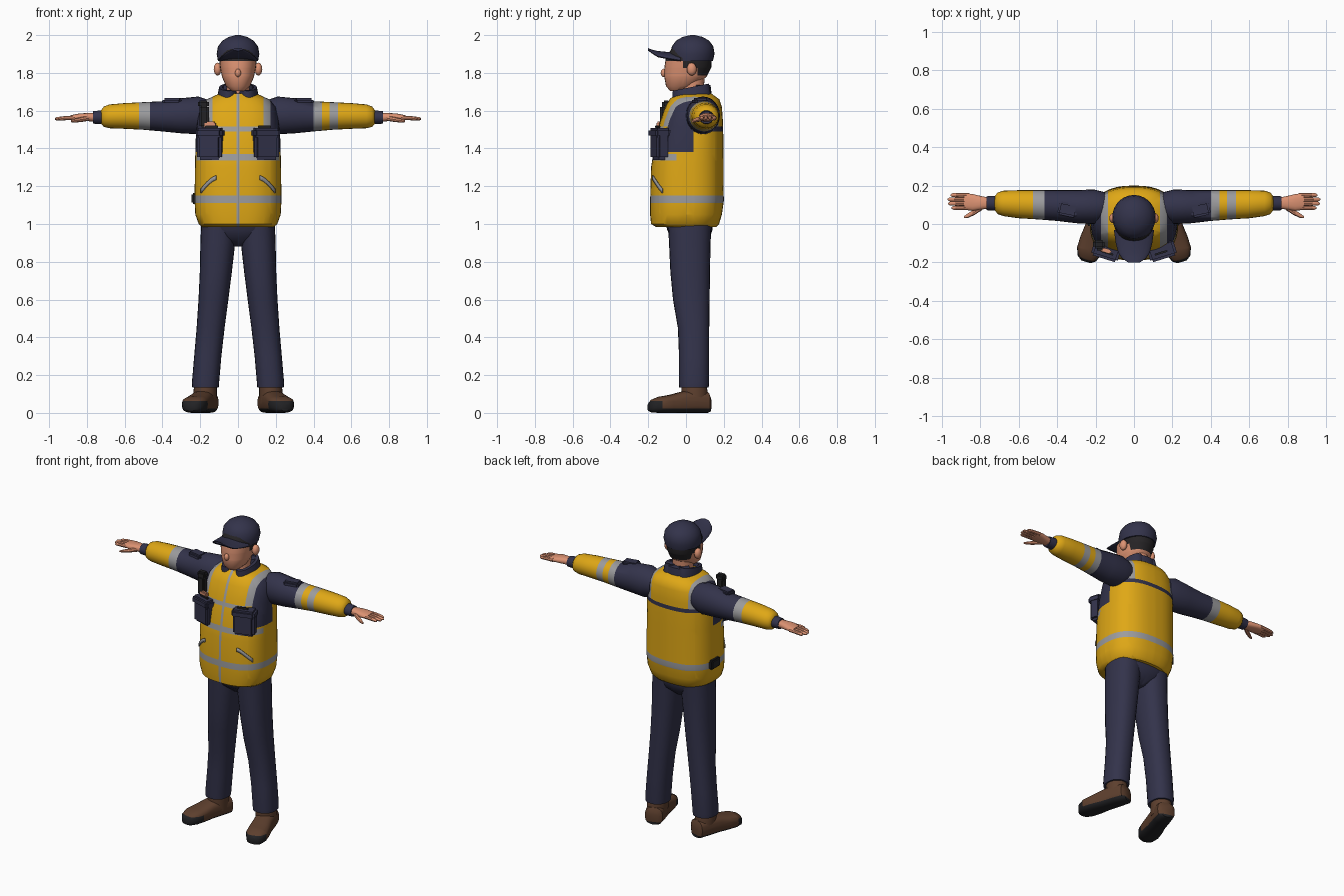
import bpy, bmesh
from math import sin, cos, pi, radians
from mathutils import Vector, Matrix

if "Cube" in bpy.data.objects:
    bpy.data.objects.remove(bpy.data.objects["Cube"])

PALETTE = {
    "yellow": (0.74, 0.39, 0.008), "navy": (0.033, 0.033, 0.07),
    "silver": (0.33, 0.33, 0.34), "skin": (0.72, 0.29, 0.17),
    "brown": (0.11, 0.05, 0.027), "black": (0.016, 0.016, 0.018),
    "hair": (0.02, 0.018, 0.02),
}
MATS = {}
for key, rgb in PALETTE.items():
    m = bpy.data.materials.new(key)
    m.use_nodes = True
    m.diffuse_color = (*rgb, 1)
    m.node_tree.nodes["Principled BSDF"].inputs["Base Color"].default_value = (*rgb, 1)
    MATS[key] = m


def finish(name, bm, colors, cuts=(), rule=None, angle=40):
    """Cut the mesh along axis planes, colour faces by rule, make the object."""
    for axis, value in cuts:
        normal = Vector([float(axis == i) for i in range(3)])
        bmesh.ops.bisect_plane(bm, geom=bm.verts[:] + bm.edges[:] + bm.faces[:],
                               plane_co=normal * value, plane_no=normal)
    bmesh.ops.recalc_face_normals(bm, faces=bm.faces[:])
    if rule:
        for f in bm.faces:
            f.material_index = colors.index(rule(f.calc_center_median()))
    mesh = bpy.data.meshes.new(name)
    bm.to_mesh(mesh)
    bm.free()
    for c in colors:
        mesh.materials.append(MATS[c])
    obj = bpy.data.objects.new(name, mesh)
    bpy.context.collection.objects.link(obj)
    bpy.ops.object.select_all(action='DESELECT')
    obj.select_set(True)
    bpy.context.view_layer.objects.active = obj
    bpy.ops.object.shade_smooth_by_angle(angle=radians(angle))
    return obj


def loft(name, axis, rings, colors, side=1, n=24, p=2.0, cuts=(), rule=None, cap=True, warp=None):
    """Skin superellipse rings (t, centre a, centre b, radius a, radius b) along an axis."""
    bm = bmesh.new()
    loops = []
    for t, a, b, ra, rb in rings:
        loop = []
        for i in range(n):
            c, s = cos(2 * pi * i / n), sin(2 * pi * i / n)
            u = a + ra * abs(c) ** (2 / p) * (1 if c > 0 else -1)
            v = b + rb * abs(s) ** (2 / p) * (1 if s > 0 else -1)
            x, y, z = {"x": (t, u, v), "y": (u, t, v), "z": (u, v, t)}[axis]
            co = Vector((x, y, z))
            if warp:
                co = warp(co)
            co.x *= side
            loop.append(bm.verts.new(co))
        loops.append(loop)
    for lo, hi in zip(loops, loops[1:]):
        for i in range(n):
            j = (i + 1) % n
            bm.faces.new((lo[i], lo[j], hi[j], hi[i]))
    if cap:
        bm.faces.new(loops[0])
        bm.faces.new(loops[-1])
    return finish(name, bm, colors, cuts, rule)


def box(name, loc, size, color, turn=0, bevel=0.01):
    bm = bmesh.new()
    bmesh.ops.create_cube(bm, size=1)
    bmesh.ops.scale(bm, vec=size, verts=bm.verts)
    bmesh.ops.bevel(bm, geom=bm.edges[:], offset=bevel, segments=2, affect='EDGES')
    bmesh.ops.transform(bm, matrix=Matrix.Translation(loc) @ Matrix.Rotation(turn, 4, 'Z'), verts=bm.verts)
    return finish(name, bm, [color])


def ball(name, loc, size, color):
    bm = bmesh.new()
    bmesh.ops.create_uvsphere(bm, u_segments=14, v_segments=8, radius=1)
    bmesh.ops.transform(bm, matrix=Matrix.Translation(loc) @ Matrix.Diagonal((*size, 1)), verts=bm.verts)
    return finish(name, bm, [color])


# Jacket body with reflective bands, shoulder panels and zip
TORSO = [(0.985, 0, 0, .19, .16), (1.0, 0, -.005, .208, .18), (1.05, 0, 0, .226, .19), (1.12, 0, .005, .23, .195),
         (1.3, 0, .007, .228, .192), (1.45, 0, .018, .224, .18), (1.55, 0, .03, .215, .165),
         (1.62, 0, .04, .2, .15), (1.66, 0, .045, .165, .132), (1.69, 0, .04, .1, .095)]
SQUARE = 2.5


def jacket_rule(c):
    x, y, z = abs(c.x), c.y, c.z
    if 1.11 < z < 1.15:
        return "silver"
    if y < 0 and x < .008:
        return "silver"
    if y < -.05 and (1.335 < z < 1.37 or (1.49 < z < 1.515 and x < .14)):
        return "silver"
    if y > .04 and 1.49 < z < 1.515:
        return "navy"
    if z > 1.515 and .135 < x < .172:
        return "silver"
    if x > .172 and (z > 1.49 or (y < .04 and z > 1.38)):
        return "navy"
    return "yellow"


jacket_cuts = [(2, z) for z in (1.11, 1.15, 1.335, 1.37, 1.38, 1.49, 1.515)] + [(1, -.05), (1, 0), (1, .04)]
jacket_cuts += [(0, s * x) for s in (-1, 1) for x in (.008, .135, .172)]
loft("jacket_body", "z", TORSO, ["yellow", "silver", "navy"], n=40, p=SQUARE,
     cuts=jacket_cuts, rule=jacket_rule)


def chest_y(x, z):
    for lo, hi in zip(TORSO, TORSO[1:]):
        if lo[0] <= z <= hi[0]:
            k = (z - lo[0]) / (hi[0] - lo[0])
            _, _, yc, rx, ry = [a + (b - a) * k for a, b in zip(lo, hi)]
            return yc - ry * max(0, 1 - abs(x / rx) ** SQUARE) ** (1 / SQUARE)


def pocket_trim(side):
    """Slanted reflective strip lying on the jacket front."""
    bm = bmesh.new()
    rows = []
    for i in range(9):
        k = i / 8
        x, z = .115 + .08 * k, 1.245 - .07 * k ** 1.5
        rows.append([bm.verts.new((side * x, chest_y(x, z + d) - .005, z + d)) for d in (-.012, .012)])
    for a, b in zip(rows, rows[1:]):
        bm.faces.new((a[0], b[0], b[1], a[1]))
    obj = finish("pocket_trim", bm, ["silver"])
    mod = obj.modifiers.new("thickness", 'SOLIDIFY')
    mod.thickness, mod.offset = .006, 0


# Hips, neck and collar
loft("hips", "z", [(.88, 0, .025, .03, .05), (.93, 0, .022, .15, .105), (.97, 0, .02, .195, .12),
                   (1.03, 0, .015, .19, .13)], ["navy"], p=2.4)
loft("neck", "z", [(1.6, 0, .035, .065, .065), (1.7, 0, .03, .06, .062), (1.78, 0, .03, .062, .07)], ["skin"])


def collar_slope(co):
    return co + Vector((0, 0, .2 * (co.y - .03)))


for side in (-1, 1):
    loft("collar_half", "z", [(1.65, .052, .03, .06, .1), (1.69, .052, .028, .055, .1), (1.725, .05, .025, .05, .095),
                              (1.725, .047, .028, .035, .078), (1.67, .047, .03, .03, .07)],
         ["navy"], side, warp=collar_slope)
loft("collar_back", "z", [(1.65, 0, .085, .09, .055), (1.735, 0, .085, .08, .045)], ["navy"])

# Head, hair and face
loft("head", "z", [(1.705, 0, -.045, .035, .04), (1.73, 0, -.028, .064, .078), (1.78, 0, -.003, .085, .112),
                   (1.83, 0, .01, .095, .124), (1.88, 0, .015, .1, .122), (1.93, 0, .025, .085, .1)],
     ["skin", "hair"], n=28, p=2.2, cuts=[(2, 1.785), (2, 1.825), (2, 1.862), (1, .06), (1, -.015)],
     rule=lambda c: "hair" if c.z > 1.862 or (c.z > 1.785 and c.y > .06)
     or (c.z > 1.825 and c.y > -.015) else "skin")
ball("nose", (0, -.118, 1.8), (.016, .016, .022), "skin")
box("mouth", (0, -.099, 1.752), (.045, .008, .005), "brown", bevel=.001)

# Cap
loft("cap_crown", "z", [(1.862, 0, .03, .106, .112), (1.9, 0, .035, .113, .116), (1.94, 0, .035, .106, .11),
                        (1.97, 0, .035, .083, .088), (1.99, 0, .035, .05, .054), (2.0, 0, .035, .012, .012)],
     ["navy"], n=28)
loft("cap_brim", "y", [(-.03, 0, 1.885, .105, .022), (-.1, 0, 1.893, .095, .018), (-.15, 0, 1.9, .082, .016),
                       (-.18, 0, 1.913, .062, .01), (-.2, 0, 1.924, .03, .007)], ["navy"],
     warp=lambda co: co - Vector((0, 0, 1.6 * co.x ** 2)))

# Arm bands differ from left to right: (start, end) of each reflective strip
BANDS = {1: [(.4, .445), (.485, .53)], -1: [(.465, .525)]}
ARM = [(.15, .09, 1.575, .075, .08), (.21, .09, 1.575, .09, .1), (.3, .09, 1.573, .086, .093),
       (.4, .096, 1.57, .08, .08), (.5, .1, 1.572, .076, .073), (.6, .103, 1.572, .073, .068),
       (.68, .107, 1.57, .066, .063), (.71, .108, 1.568, .056, .054), (.725, .108, 1.566, .036, .036)]

for side in (-1, 1):
    bands = BANDS[side]

    def sleeve_rule(c):
        x = abs(c.x)
        if any(a < x < b for a, b in bands):
            return "silver"
        return "navy" if x < bands[0][0] else "yellow"

    loft("sleeve", "x", ARM, ["navy", "silver", "yellow"], side,
         cuts=[(0, side * v) for band in bands for v in band], rule=sleeve_rule)
    loft("cuff", "x", [(.71, .108, 1.566, .04, .037), (.768, .108, 1.564, .036, .033)], ["navy"], side)
    box("shoulder_tab", (side * .345, .075, 1.65), (.1, .07, .035), "navy", side * .2)

    # Hand with four fingers and a thumb
    loft("palm", "x", [(.75, .108, 1.564, .028, .024), (.79, .11, 1.566, .034, .022), (.84, .112, 1.566, .044, .019),
                       (.885, .118, 1.562, .043, .014)], ["skin"], side, n=16, p=2.4)
    for i, tip in enumerate((.95, .967, .97, .955)):
        y = .084 + .022 * i
        loft("finger", "x", [(.86, y, 1.563, .012, .012), (.92, y, 1.56, .0115, .011),
                             (tip - .01, y, 1.557, .01, .009), (tip, y, 1.556, .004, .004)], ["skin"], side, n=8)
    loft("thumb", "x", [(.79, .088, 1.56, .015, .014), (.83, .062, 1.553, .015, .013),
                        (.865, .043, 1.547, .012, .01), (.885, .035, 1.544, .005, .005)], ["skin"], side, n=8)

    # Ear, sideburn and jacket pocket
    ball("ear", (side * .108, .03, 1.82), (.021, .026, .034), "skin")
    pocket_trim(side)
    box("chest_pocket", (side * .145, -.137, 1.415), (.135, .075, .15), "navy", side * .3, .015)
    box("pocket_flap", (side * .145, -.14, 1.482), (.145, .085, .05), "navy", side * .3, .012)
    box("pocket_pen", (side * .14, -.15, 1.515), (.07, .01, .014), "black", side * .3, .003)

    # Trouser leg
    loft("trouser_leg", "z", [(.135, .172, .042, .07, .078), (.16, .172, .042, .072, .08), (.3, .16, .043, .072, .08),
                              (.45, .145, .04, .074, .083), (.6, .13, .028, .079, .097), (.75, .117, .022, .085, .105),
                              (.9, .107, .02, .092, .11), (1.0, .1, .02, .095, .115)], ["navy"], side, p=2.3)

    # Boot turned outward, with dark sole and toe guard
    def splay(co):
        return Matrix.Rotation(radians(17), 3, 'Z') @ (co - Vector((0, .05, 0))) + Vector((.175, .05, 0))

    boot = loft("boot", "y", [(.128, 0, .045, .035, .04), (.115, 0, .055, .055, .055), (.05, 0, .062, .061, .062),
                              (-.03, 0, .056, .06, .056), (-.09, 0, .048, .066, .048), (-.15, 0, .043, .066, .043),
                              (-.19, 0, .036, .05, .034), (-.208, 0, .03, .025, .02)],
                ["brown", "black"], side, p=2.8, warp=splay, cuts=[(2, .022), (2, .062), (1, -.125)],
                rule=lambda c: "black" if c.z < .022 or (c.y < -.125 and c.z < .062) else "brown")
    loft("boot_shaft", "z", [(.05, .174, .047, .06, .068), (.11, .174, .045, .062, .07),
                             (.145, .172, .043, .06, .066)], ["brown"], side)

# Gear on the wearer's right side
box("radio", (-.178, -.115, 1.57), (.05, .045, .12), "black")
box("radio_top", (-.183, -.105, 1.635), (.06, .045, .04), "black")
box("chest_badge", (-.15, -.137, 1.527), (.065, .022, .03), "skin", -.3, .006)
box("belt_pouch", (-.232, .035, 1.135), (.03, .09, .06), "black", 0, .008)
